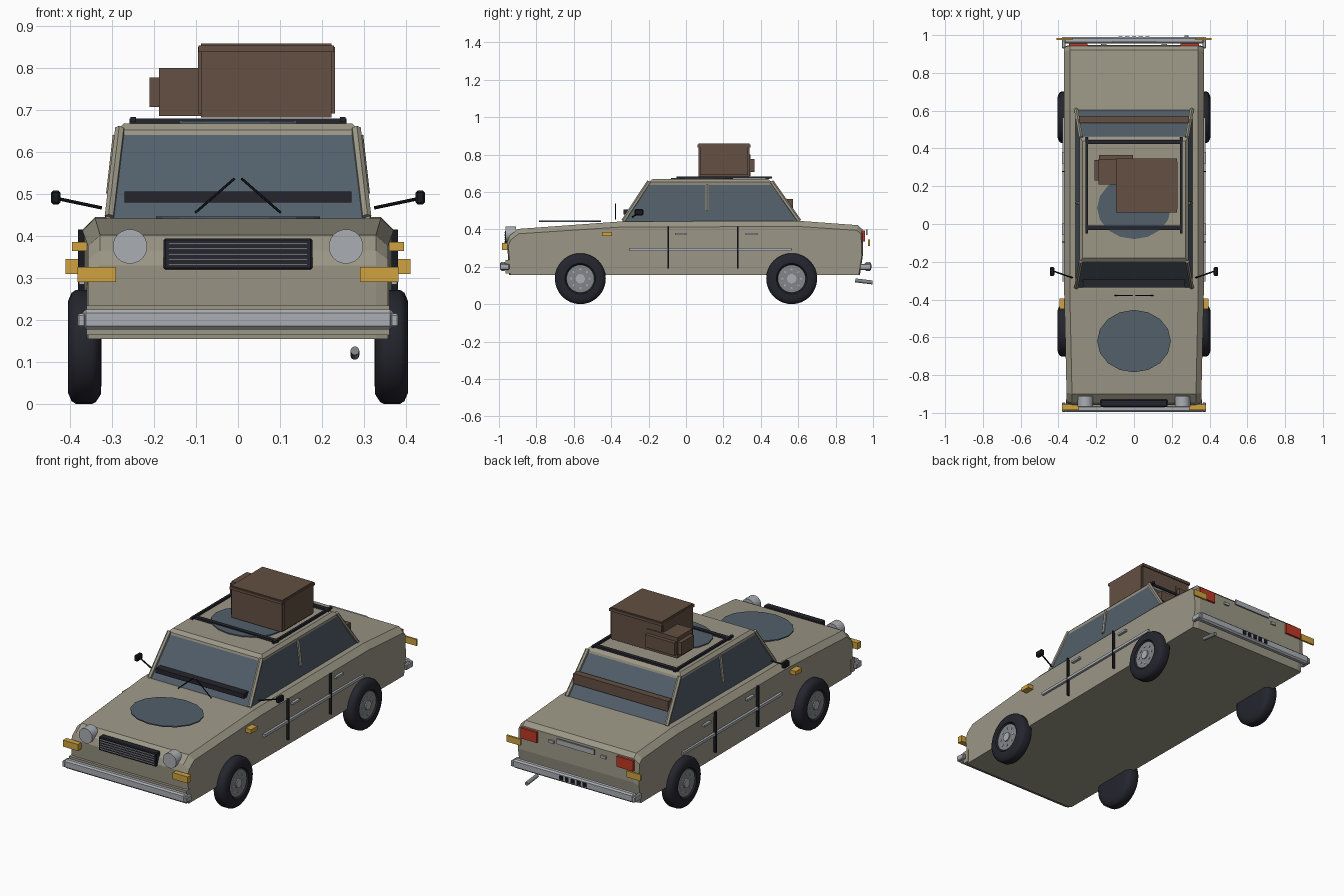
import bpy, bmesh, math
from mathutils import Vector

if "Cube" in bpy.data.objects:
    bpy.data.objects.remove(bpy.data.objects["Cube"])


def mat(name, r, g, b):
    m = bpy.data.materials.new(name)
    m.diffuse_color = (r, g, b, 1)
    m.use_nodes = True
    m.node_tree.nodes["Principled BSDF"].inputs["Base Color"].default_value = m.diffuse_color
    return m


BEIGE = mat("beige_paint", 0.33, 0.31, 0.24)
GLASS = mat("slate_glass", 0.085, 0.115, 0.145)
RUBBER = mat("dark_rubber", 0.018, 0.018, 0.027)
BLACK = mat("black_trim", 0.009, 0.010, 0.014)
CHROME = mat("chrome", 0.40, 0.42, 0.45)
STEEL = mat("hub_steel", 0.23, 0.235, 0.25)
AMBER = mat("amber", 0.62, 0.36, 0.05)
RED = mat("red_lamp", 0.52, 0.04, 0.02)
BROWN = mat("brown_leather", 0.125, 0.08, 0.056)


def finish(name, bm, *mats):
    bmesh.ops.recalc_face_normals(bm, faces=bm.faces)
    me = bpy.data.meshes.new(name)
    bm.to_mesh(me)
    bm.free()
    ob = bpy.data.objects.new(name, me)
    bpy.context.collection.objects.link(ob)
    for m in mats:
        me.materials.append(m)
    return ob


def box(name, m, x, y, z, bevel=0):
    """Box from (min, max) pairs."""
    bm = bmesh.new()
    bmesh.ops.create_cube(bm, size=1)
    for v in bm.verts:
        v.co = [sum(r) / 2 + c * (r[1] - r[0]) for r, c in zip((x, y, z), v.co)]
    ob = finish(name, bm, m)
    if bevel:
        b = ob.modifiers.new("bevel", "BEVEL")
        b.width = bevel
        b.segments = 1
    return ob


def sided(name, m, x, y, z, bevel=0):
    """A box and its mirror image across x."""
    box(name + "_right", m, x, y, z, bevel)
    box(name + "_left", m, (-x[1], -x[0]), y, z, bevel)


def rod(name, m, a, b, r, sides=8):
    a, b = Vector(a), Vector(b)
    d = b - a
    bm = bmesh.new()
    bmesh.ops.create_cone(bm, cap_ends=True, segments=sides, radius1=r, radius2=r, depth=d.length)
    rot = d.to_track_quat('Z', 'Y')
    for v in bm.verts:
        v.co = rot @ v.co + (a + b) / 2
    return finish(name, bm, m)


def skin(bm, rings):
    """Join closed rings of points and cap both ends."""
    vs = [[bm.verts.new(p) for p in r] for r in rings]
    n = len(vs[0])
    for a, b in zip(vs, vs[1:]):
        for i in range(n):
            bm.faces.new((a[i], a[(i + 1) % n], b[(i + 1) % n], b[i]))
    bm.faces.new(vs[0])
    bm.faces.new(vs[-1])


def smooth(ob):
    bpy.ops.object.select_all(action='DESELECT')
    ob.select_set(True)
    bpy.context.view_layer.objects.active = ob
    bpy.ops.object.shade_smooth_by_angle(angle=math.radians(35))


# Lower body: side profile skinned across x with chamfered shoulders
profile = [(-0.945, 0.155), (-0.957, 0.33), (-0.945, 0.365), (-0.90, 0.402), (-0.35, 0.442),
           (0.61, 0.445), (0.92, 0.422), (0.943, 0.40), (0.947, 0.27), (0.93, 0.155)]


def body_ring(x, inset):
    ring = []
    for y, z in profile:
        end = abs(y) > 0.89
        w = x * (0.965 if end and y < 0 else 1)
        drop = inset * (z - 0.155) / 0.29
        ring.append((w, y * (1 - inset * 0.25), z - drop))
    return ring


bm = bmesh.new()
skin(bm, [body_ring(-0.37, 0.03), body_ring(-0.34, 0), body_ring(0.34, 0), body_ring(0.37, 0.03)])
finish("lower_body", bm, BEIGE)

# Cabin: tapered shell whose four sides hold inset glass
bm = bmesh.new()
cabin = [(0.315, -0.345, 0.615, 0.435), (0.288, -0.20, 0.46, 0.652), (0.272, -0.18, 0.44, 0.668)]
skin(bm, [[(-w, f, z), (w, f, z), (w, r, z), (-w, r, z)] for w, f, r, z in cabin])
bmesh.ops.recalc_face_normals(bm, faces=bm.faces)
sides = [f for f in bm.faces if abs(f.normal.z) < 0.7 and f.calc_center_median().z < 0.6]
bmesh.ops.inset_individual(bm, faces=sides, thickness=0.016, depth=-0.004)
for f in sides:
    f.material_index = 1
finish("cabin", bm, BEIGE, GLASS)

# Pillars along the cabin corners and between the side windows
for s, tag in ((1, "right"), (-1, "left")):
    rod("front_pillar_" + tag, BEIGE, (s * 0.306, -0.335, 0.445), (s * 0.281, -0.197, 0.655), 0.012, 6)
    rod("rear_pillar_" + tag, BEIGE, (s * 0.306, 0.605, 0.445), (s * 0.281, 0.457, 0.655), 0.012, 6)
    rod("centre_pillar_" + tag, BEIGE, (s * 0.305, 0.112, 0.50), (s * 0.289, 0.112, 0.64), 0.009, 6)

# Dashboard edge and rear shelf showing through the glass
box("dashboard", RUBBER, (-0.27, 0.27), (-0.335, -0.28), (0.48, 0.506))
box("rear_shelf", BROWN, (-0.29, 0.29), (0.535, 0.572), (0.505, 0.562))

# Oval panels on bonnet and roof
for name, y, z in (("bonnet_oval", -0.62, 0.443), ("roof_oval", 0.085, 0.671)):
    ob = rod(name, GLASS, (0, 0, z - 0.003), (0, 0, z + 0.003), 1, 16)
    for v in ob.data.vertices:
        v.co.x *= 0.195
        v.co.y = y + v.co.y * 0.165

# Wheels: lathed tyre, hub disc and cap
tyre_profile = [(0.325, 0.085), (0.326, 0.112), (0.338, 0.131), (0.348, 0.136), (0.385, 0.136),
                (0.396, 0.129), (0.404, 0.11), (0.404, 0.082), (0.392, 0.074)]
N = 32
for s, side in ((1, "right"), (-1, "left")):
    for yc, end in ((-0.565, "front"), (0.565, "rear")):
        bm = bmesh.new()
        skin(bm, [[(s * x, yc + r * math.cos(2 * math.pi * i / N), 0.136 + r * math.sin(2 * math.pi * i / N))
                   for i in range(N)] for x, r in tyre_profile])
        smooth(finish(f"tyre_{end}_{side}", bm, RUBBER))
        rod(f"hub_{end}_{side}", STEEL, (s * 0.38, yc, 0.136), (s * 0.398, yc, 0.136), 0.074, 24)
        rod(f"hub_cap_{end}_{side}", CHROME, (s * 0.39, yc, 0.136), (s * 0.404, yc, 0.136), 0.025, 16)
        for k in range(8):
            a = k * math.pi / 4
            y, z = yc + 0.05 * math.cos(a), 0.136 + 0.05 * math.sin(a)
            rod(f"wheel_bolt_{end}_{side}_{k}", CHROME, (s * 0.395, y, z), (s * 0.401, y, z), 0.006, 6)

# Bumpers with short wrapped ends
for end, y, wrap in (("front", (-0.995, -0.962), (-0.995, -0.945)), ("rear", (0.955, 0.99), (0.93, 0.99))):
    box(end + "_bumper", CHROME, (-0.37, 0.37), y, (0.178, 0.225), 0.008)
    sided(end + "_bumper_end", CHROME, (0.362, 0.382), wrap, (0.183, 0.215), 0.004)
box("front_valance", BEIGE, (-0.36, 0.36), (-0.965, -0.93), (0.165, 0.235))

# Grille with bright slats
box("grille", RUBBER, (-0.177, 0.177), (-0.968, -0.93), (0.32, 0.394), 0.004)
for i in range(5):
    z = 0.332 + i * 0.0125
    box(f"grille_slat_{i}", CHROME, (-0.165, 0.165), (-0.972, -0.96), (z - 0.0017, z + 0.0017))

# Headlamps, indicators, tail lamps
for s, tag in ((1, "right"), (-1, "left")):
    smooth(rod("headlamp_" + tag, CHROME, (s * 0.257, -0.966, 0.375), (s * 0.257, -0.91, 0.375), 0.041, 24))
sided("front_indicator", AMBER, (0.29, 0.382), (-0.985, -0.955), (0.29, 0.326))
sided("rear_indicator", AMBER, (0.325, 0.41), (0.974, 0.985), (0.31, 0.345))
sided("side_marker", AMBER, (0.36, 0.395), (-0.45, -0.395), (0.364, 0.386))
sided("tail_lamp", RED, (0.245, 0.345), (0.93, 0.956), (0.335, 0.393))
sided("boot_catch", CHROME, (0.145, 0.175), (0.94, 0.953), (0.355, 0.37))

# Boot handle strip, bumper studs and exhaust
box("boot_handle", CHROME, (-0.115, 0.115), (0.962, 0.97), (0.37, 0.398))
for i in range(5):
    x = (i - 2) * 0.036
    box(f"bumper_stud_{i}", BLACK, (x - 0.011, x + 0.011), (0.985, 0.993), (0.191, 0.213))
rod("exhaust_pipe", STEEL, (0.278, 0.905, 0.127), (0.278, 0.997, 0.116), 0.0105, 12)

# Door gaps, side trim and handles
for i, y in enumerate((-0.095, 0.277)):
    sided(f"door_gap_{i}", BLACK, (0.365, 0.381), (y - 0.003, y + 0.003), (0.19, 0.416))
for i, y in enumerate((-0.028, 0.35)):
    sided(f"door_handle_{i}", CHROME, (0.365, 0.38), (y - 0.031, y + 0.031), (0.37, 0.381))
sided("side_trim", CHROME, (0.365, 0.378), (-0.305, 0.565), (0.284, 0.299))

# Wing mirrors and wipers
for s, tag in ((1, "right"), (-1, "left")):
    rod("mirror_arm_" + tag, BLACK, (s * 0.325, -0.285, 0.467), (s * 0.425, -0.25, 0.488), 0.004)
    rod("wiper_" + tag, BLACK, (s * 0.102, -0.378, 0.455), (s * 0.008, -0.378, 0.537), 0.003, 6)
sided("mirror", BLACK, (0.422, 0.445), (-0.275, -0.228), (0.475, 0.508), 0.005)

# Roof rack
sided("rack_rail", RUBBER, (0.243, 0.256), (-0.05, 0.46), (0.671, 0.683))
for i, y in enumerate((-0.02, 0.435)):
    box(f"rack_bar_{i}", RUBBER, (-0.258, 0.258), (y - 0.011, y + 0.011), (0.668, 0.68))

# Luggage
box("large_case", BROWN, (-0.088, 0.222), (0.067, 0.34), (0.682, 0.858))
sided_x = ((-0.095, -0.083), (0.217, 0.231))
for i, x in enumerate(sided_x):
    box(f"large_case_end_{i}", BROWN, x, (0.076, 0.331), (0.691, 0.85))
box("large_case_lid", BROWN, (-0.094, 0.228), (0.061, 0.346), (0.838, 0.853))
box("small_case", BROWN, (-0.188, 0.0), (0.21, 0.345), (0.685, 0.80))
box("small_case_end", BROWN, (-0.21, -0.18), (0.23, 0.34), (0.707, 0.777))
box("small_case_back", BROWN, (-0.185, -0.005), (0.34, 0.365), (0.707, 0.777))
